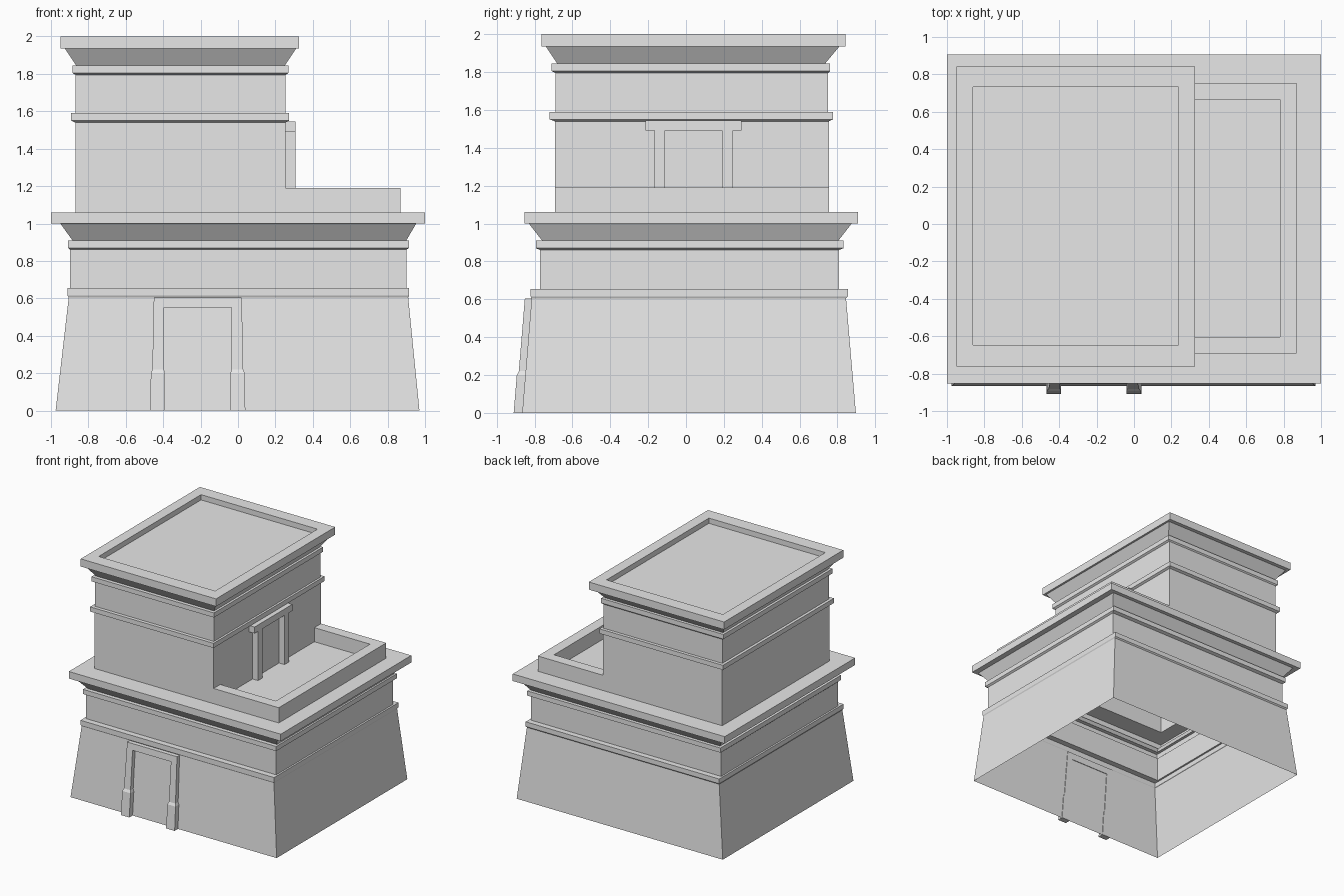
import bpy

cube = bpy.data.objects.get("Cube")
if cube:
    bpy.data.objects.remove(cube, do_unlink=True)

stone = bpy.data.materials.new("pale_stone")
stone.use_nodes = True
stone.diffuse_color = (0.8, 0.8, 0.8, 1)
stone.node_tree.nodes["Principled BSDF"].inputs["Base Color"].default_value = (0.8, 0.8, 0.8, 1)


def add_mesh(name, verts, faces):
    mesh = bpy.data.meshes.new(name)
    mesh.from_pydata(verts, [], faces)
    mesh.materials.append(stone)
    obj = bpy.data.objects.new(name, mesh)
    bpy.context.collection.objects.link(obj)
    return obj


def skin(name, rows, closed=True, top=True, bottom=False):
    """Join four-point rows, listed from the bottom up, with flat faces."""
    verts = [p for row in rows for p in row]
    faces = []
    for r in range(len(rows) - 1):
        for i in range(4 if closed else 3):
            j = (i + 1) % 4
            a, b = r * 4, r * 4 + 4
            faces.append((a + i, a + j, b + j, b + i))
    if top:
        last = len(verts) - 4
        faces.append(tuple(range(last, last + 4)))
    if bottom:
        faces.append((3, 2, 1, 0))
    return add_mesh(name, verts, faces)


def rect(z, x0, x1, y0, y1):
    return [(x0, y0, z), (x1, y0, z), (x1, y1, z), (x0, y1, z)]


def band(z0, z1, outer, below, above):
    """Moulding with a slightly bevelled underside."""
    return [rect(z0 - 0.01, *below), rect(z0, *outer), rect(z1, *outer), rect(z1, *above)]


# Lower storey: battered wall, two mouldings, flared cornice, open underneath
base_top = (-0.905, 0.91, -0.815, 0.845)
frieze = (-0.897, 0.9, -0.77, 0.807)
neck = (-0.885, 0.9, -0.76, 0.805)
terrace = (-0.87, 0.87, -0.693, 0.755)
lower = [rect(0, -0.975, 0.97, -0.865, 0.897)]
lower += band(0.615, 0.655, (-0.912, 0.915, -0.82, 0.855), base_top, frieze)
lower += band(0.87, 0.91, (-0.908, 0.915, -0.793, 0.833), frieze, neck)
lower += [rect(1.0, -0.95, 0.953, -0.83, 0.875)]
cap = (-1, 1, -0.852, 0.907)
lower += [rect(1.0, *cap), rect(1.06, *cap), rect(1.06, *terrace)]
skin("lower_storey", lower, top=False)

# Upper storey with sunken roof
wall = (-0.87, 0.255, -0.693, 0.755)
upper_frieze = (-0.868, 0.255, -0.69, 0.75)
upper_neck = (-0.865, 0.25, -0.68, 0.735)
upper = [rect(1.06, *wall)]
upper += band(1.55, 1.59, (-0.892, 0.273, -0.72, 0.777), wall, upper_frieze)
upper += band(1.805, 1.845, (-0.886, 0.27, -0.71, 0.76), upper_frieze, upper_neck)
upper += [rect(1.935, -0.925, 0.31, -0.74, 0.81)]
roof = (-0.95, 0.327, -0.763, 0.843)
recess = (-0.862, 0.237, -0.647, 0.733)
upper += [rect(1.935, *roof), rect(2.0, *roof), rect(2.0, *recess), rect(1.955, *recess)]
skin("upper_storey", upper)

# Terrace: U-shaped parapet and floor against the upper storey
x_wall, x_end, y_front, y_back = wall[1], terrace[1], terrace[2], terrace[3]
rows = [rect(z, x_wall, x_end - inset, y_front + inset, y_back - inset)
        for z, inset in ((1.06, 0), (1.19, 0), (1.19, 0.09), (1.07, 0.09))]
# Start each row on the upper storey wall and leave that side open
skin("terrace_parapet", rows, closed=False)


# Front doorway, leaning with the battered wall
def lean(z, x0, x1, depth):
    y = -0.865 + 0.05 * z / 0.605
    return rect(z, x0, x1, y - depth, y + 0.005)


door_x = -0.215
for side, name in ((-1, "right"), (1, "left")):
    rows = []
    for z, inner, outer, depth in ((0, 0.174, 0.254, 0.045), (0.2, 0.174, 0.251, 0.045),
                                   (0.22, 0.181, 0.243, 0.036), (0.605, 0.181, 0.235, 0.036)):
        xs = sorted((door_x + side * inner, door_x + side * outer))
        rows.append(lean(z, xs[0], xs[1], depth))
    skin("front_door_post_" + name, rows, bottom=True)
skin("front_door_lintel",
     [lean(z, door_x - 0.182, door_x + 0.182, 0.036) for z in (0.55, 0.605)], bottom=True)

# Terrace doorway
for name, z0, z1, y0, y1 in (("post_front", 1.07, 1.49, -0.167, -0.11),
                             ("post_back", 1.07, 1.49, 0.19, 0.247),
                             ("lintel", 1.49, 1.545, -0.214, 0.294)):
    skin("terrace_door_" + name,
         [rect(z, 0.25, 0.307, y0, y1) for z in (z0, z1)], bottom=True)
